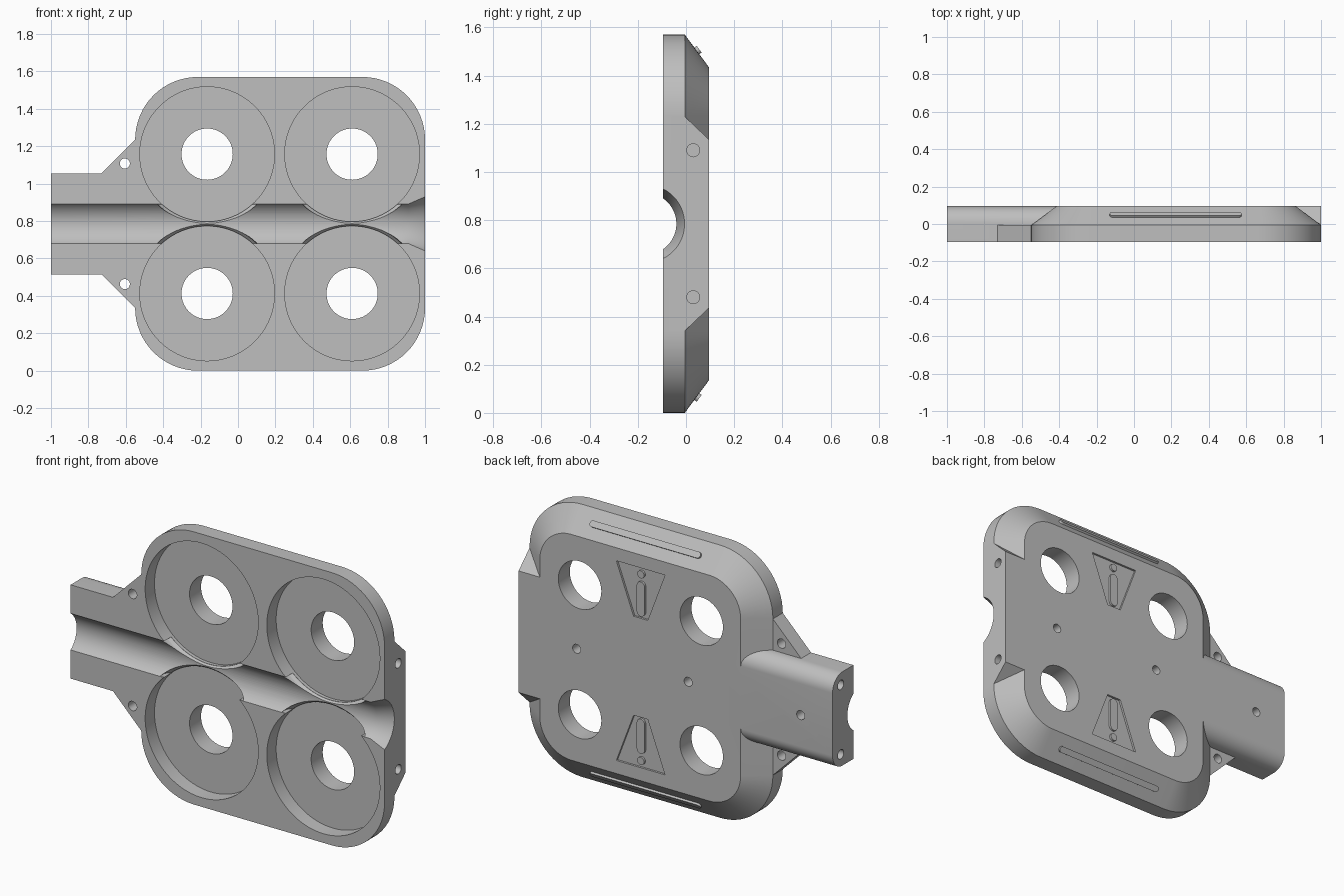
import bpy, bmesh
from math import sin, cos, pi, atan2
from mathutils import Matrix

if "Cube" in bpy.data.objects:
    bpy.data.objects.remove(bpy.data.objects["Cube"])

FRONT, STEP, BACK, MID = -0.095, -0.005, 0.095, 0.785

grey = bpy.data.materials.new("plain grey")
grey.use_nodes = True
grey.diffuse_color = (0.52, 0.52, 0.52, 1)
grey.node_tree.nodes["Principled BSDF"].inputs["Base Color"].default_value = grey.diffuse_color


def loft(name, rings):
    """Closed solid through rings of equal point count."""
    bm = bmesh.new()
    loops = [[bm.verts.new(p) for p in ring] for ring in rings]
    n = len(loops[0])
    for a, b in zip(loops, loops[1:]):
        for i in range(n):
            j = (i + 1) % n
            bm.faces.new((a[i], a[j], b[j], b[i]))
    bm.faces.new(loops[0])
    bm.faces.new(loops[-1])
    bmesh.ops.recalc_face_normals(bm, faces=bm.faces)
    mesh = bpy.data.meshes.new(name)
    bm.to_mesh(mesh)
    bm.free()
    mesh.materials.append(grey)
    obj = bpy.data.objects.new(name, mesh)
    bpy.context.collection.objects.link(obj)
    return obj


def place(axis, pos, pts):
    return [(pos, a, b) if axis == "x" else (a, pos, b) for a, b in pts]


def prism(name, axis, pts, lo, hi):
    return loft(name, [place(axis, lo, pts), place(axis, hi, pts)])


def arc(a, b, r, start, end, n):
    return [(a + r * cos(start + (end - start) * i / n),
             b + r * sin(start + (end - start) * i / n)) for i in range(n + 1)]


def turned(name, axis, a, b, stations, n=72):
    return loft(name, [place(axis, p, arc(a, b, r, 0, 2 * pi, n)[:-1]) for p, r in stations])


def capsule(a, b, half, r, upright):
    t = 0 if upright else pi / 2
    da, db = (0, half) if upright else (-half, 0)
    return (arc(a + da, b + db, r, t, t + pi, 10)
            + arc(a - da, b - db, r, t + pi, t + 2 * pi, 10))


def combine(target, tool, operation):
    mod = target.modifiers.new("combine", "BOOLEAN")
    mod.operation, mod.solver, mod.object = operation, "EXACT", tool
    bpy.context.view_layer.objects.active = target
    bpy.ops.object.modifier_apply(modifier=mod.name)
    bpy.data.objects.remove(tool)


def body_outline(y, inset):
    r, x0, x1, z0, z1 = 0.335, -0.55, 1.0, 0.0, 1.57
    pts = []
    for k, (x, z) in enumerate([(x1 - r, z1 - r), (x0 + r, z1 - r), (x0 + r, z0 + r), (x1 - r, z0 + r)]):
        pts += arc(x, z, r - inset, k * pi / 2, (k + 1) * pi / 2, 16)
    return place("y", y, pts)


# Housing with a sloped back rim
body = loft("housing", [body_outline(FRONT, 0), body_outline(STEP, 0), body_outline(BACK, 0.135)])

# Neck with rounded back edges
h, r = 0.27, 0.09
neck = [(FRONT, MID - h)] + arc(BACK - r, MID - h + r, r, -pi / 2, 0, 12)
neck += arc(BACK - r, MID + h - r, r, 0, pi / 2, 12) + [(FRONT, MID + h)]
combine(body, prism("neck", "x", neck, -1, -0.3), "UNION")

# Gusset plate beside the neck
gusset = [(-0.73, MID - h), (-0.55, 0.335), (-0.4, 0.335), (-0.4, 1.235), (-0.55, 1.235), (-0.73, MID + h)]
combine(body, prism("gusset", "y", gusset, FRONT, STEP), "UNION")

# Full-depth end block
block = [(-0.05, 0.34), (STEP, 0.34), (BACK, 0.435), (BACK, 1.135), (STEP, 1.23), (-0.05, 1.23)]
combine(body, prism("end_block", "x", block, 0.6, 1.0), "UNION")

# Half-round channel, flared at one end
channel = [(-1.1, 0.128), (0.91, 0.128), (1.0, 0.162), (1.1, 0.2)]
combine(body, turned("channel", "x", -0.168, MID, channel, 96), "DIFFERENCE")

# Disc pockets, softened rims in the channel, and bores
for x in (-0.165, 0.61):
    for side in (-1, 1):
        z = MID + side * 0.3725
        combine(body, turned("pocket", "y", x, z, [(-0.2, 0.36), (-0.01, 0.36)], 96), "DIFFERENCE")
        rim = turned("rim", "y", x, z, [(-0.2, 0.378), (-0.06, 0.378), (-0.045, 0.374), (-0.03, 0.361)], 96)
        band = [(-0.3, MID - 0.104), (0.3, MID - 0.104), (0.3, MID + 0.104), (-0.3, MID + 0.104)]
        combine(rim, prism("band", "x", band, -1.5, 1.5), "INTERSECT")
        combine(body, rim, "DIFFERENCE")
        combine(body, turned("bore", "y", x, z, [(-0.2, 0.137), (0.2, 0.137)], 64), "DIFFERENCE")

# Small holes: gusset, both ends, and along the back
for side in (-1, 1):
    for axis, a, z, lo, hi in (("y", -0.605, 0.3225, -0.2, 0.1),
                               ("x", 0.03, 0.305, 0.92, 1.1),
                               ("x", 0.02, 0.2, -1.1, -0.92)):
        combine(body, turned("hole", axis, a, MID + side * z, [(lo, 0.027), (hi, 0.027)], 24), "DIFFERENCE")
for x in (-0.797, -0.08, 0.63):
    combine(body, turned("hole", "y", x, MID, [(0.03, 0.026), (0.2, 0.026)], 24), "DIFFERENCE")

# Recessed warning triangles with raised marks, and grip bars on the slopes
parts = [body]
cx = 0.2225
for side, word in ((1, "upper"), (-1, "lower")):
    tri = [(cx - 0.155, 0.575), (cx + 0.155, 0.575), (cx + 0.045, 0.285), (cx - 0.045, 0.285)]
    tri = [(x, MID + side * z) for x, z in tri]
    combine(body, prism("recess", "y", tri, BACK - 0.012, 0.2), "DIFFERENCE")
    parts.append(prism(word + "_mark_bar", "y", capsule(cx, MID + side * 0.395, 0.075, 0.025, True),
                       BACK - 0.02, BACK))
    parts.append(turned(word + "_mark_dot", "y", cx, MID + side * 0.537,
                        [(BACK - 0.02, 0.022), (BACK, 0.022)], 24))
    bar = prism(word + "_grip_bar", "y", capsule(0, 0, 0.335, 0.0175, False), -0.01, 0.012)
    bar.data.transform(Matrix.Translation((cx, 0.045, MID + side * 0.7175))
                       @ Matrix.Rotation(side * atan2(0.1, 0.135), 4, "X"))
    parts.append(bar)

# Smooth the curved walls, keep edges crisp
bpy.ops.object.select_all(action="DESELECT")
for obj in parts:
    obj.select_set(True)
bpy.context.view_layer.objects.active = body
bpy.ops.object.shade_smooth_by_angle(angle=pi / 7)
